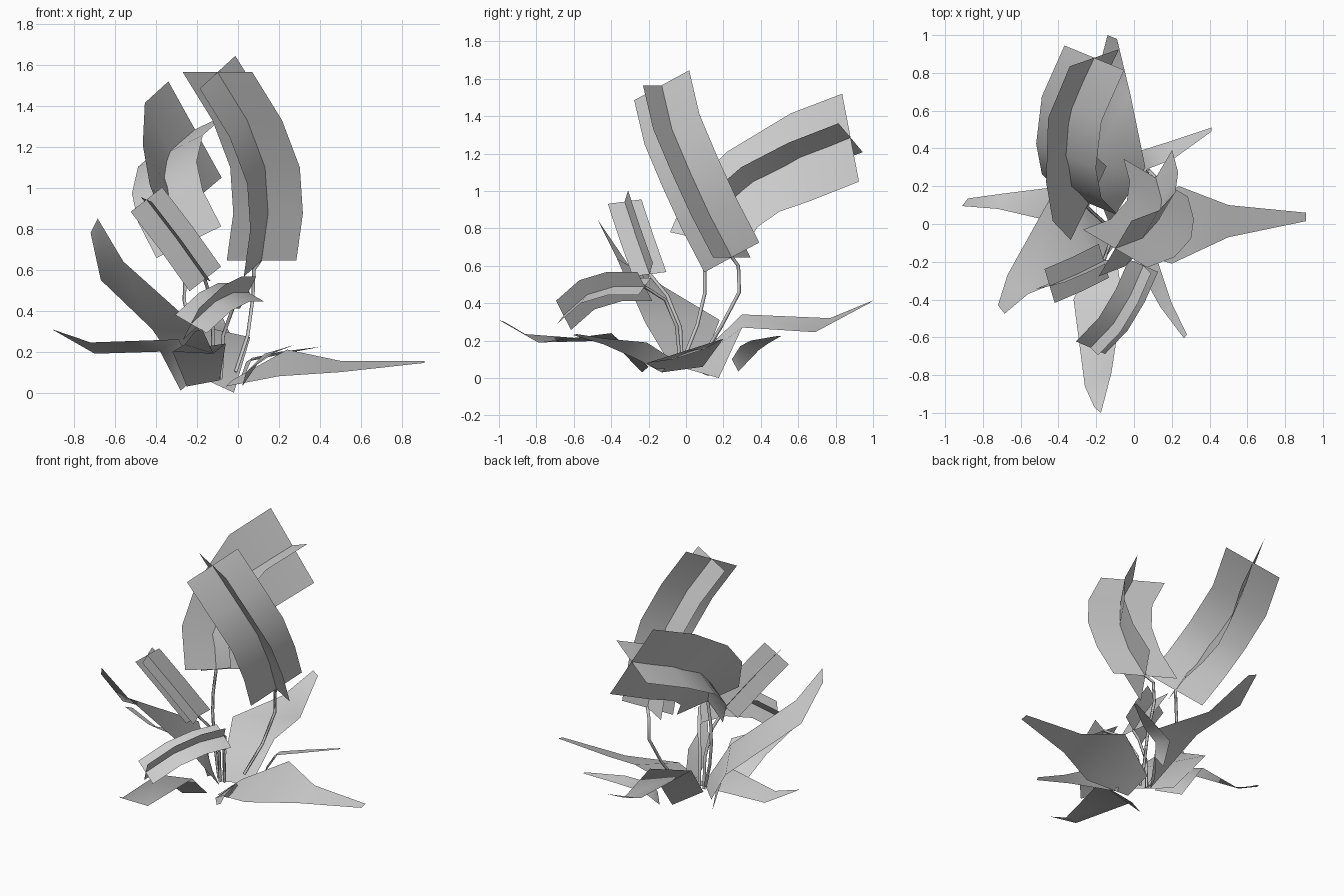
import bpy, math
from mathutils import Vector


def make_object(name, verts, faces):
    mesh = bpy.data.meshes.new(name)
    mesh.from_pydata([tuple(v) for v in verts], [], faces)
    mesh.update()
    for p in mesh.polygons:
        p.use_smooth = True
    ob = bpy.data.objects.new(name, mesh)
    bpy.context.collection.objects.link(ob)
    return ob


def strip(left, right, start=0):
    """Quad strip between two edge paths."""
    verts = [Vector(p) for pair in zip(left, right) for p in pair]
    faces = [(start + 2 * i, start + 2 * i + 1, start + 2 * i + 3, start + 2 * i + 2)
             for i in range(len(left) - 1)]
    return verts, faces


def leaf(name, left, right):
    make_object(name, *strip(left, right))


def flower(name, path, *half_widths):
    """Two crossed cards on one bent centre line; a width is one vector or one per row."""
    verts, faces = [], []
    for w in half_widths:
        rows = w if isinstance(w, list) else [w] * len(path)
        v, f = strip([Vector(p) - Vector(h) for p, h in zip(path, rows)],
                     [Vector(p) + Vector(h) for p, h in zip(path, rows)], len(verts))
        verts += v
        faces += f
    make_object(name, verts, faces)


def stem(name, path, r=0.011):
    """Thin three-sided tube."""
    pts = [Vector(p) for p in path]
    verts, faces = [], []
    for i, p in enumerate(pts):
        d = (pts[min(i + 1, len(pts) - 1)] - pts[max(i - 1, 0)]).normalized()
        u = d.cross(Vector((0, 1, 0))).normalized()
        w = d.cross(u)
        for k in range(3):
            a = math.tau * k / 3
            verts.append(p + r * (math.cos(a) * u + math.sin(a) * w))
            if i:
                b, c = 3 * (i - 1), (k + 1) % 3
                faces.append((b + k, b + c, b + 3 + c, b + 3 + k))
    make_object(name, verts, faces)


# Flower heads
flower("tall_flower",
       [(.115, .245, .645), (.147, .125, .875), (.132, .022, 1.1), (.045, -.075, 1.33), (-.10, -.13, 1.565)],
       (.17, -.10, 0), (.087, .147, .08))
flower("back_flower",
       [(-.24, .11, .735), (-.33, .2, .91), (-.36, .36, 1.05), (-.33, .61, 1.18), (-.21, .88, 1.285)],
       [(-.095, -.195, .045), (-.10, -.185, .10), (-.105, -.14, .16), (-.125, -.05, .235), (-.13, -.045, .235)],
       (.158, -.065, .077))
flower("small_left_flower",
       [(-.16, -.195, .555), (-.30, -.265, .752), (-.447, -.328, .943)],
       (.077, .018, .06), (-.027, .09, .012))
flower("drooping_front_flower",
       [(.05, -.22, .49), (-.02, -.38, .49), (-.11, -.53, .445), (-.23, -.655, .335)],
       (-.077, .033, .045), (.04, -.04, .078))

# Stems
stem("tall_stem", [(-.01, .08, .1), (.05, .19, .28), (.075, .285, .46), (.08, .28, .6), (.115, .245, .65)])
stem("back_stem", [(-.13, -.02, .08), (-.22, .06, .28), (-.26, .10, .45), (-.255, .10, .58), (-.24, .11, .735)])
stem("left_stem", [(-.12, -.02, .06), (-.12, -.03, .27), (-.125, -.10, .44), (-.16, -.195, .555)])
stem("front_stem", [(-.08, -.03, .07), (-.07, -.05, .28), (-.02, -.11, .42), (.05, -.22, .49)])

# Ground leaves, base to tip along both edges
leaf("right_leaf",
     [(-.03, .09, .06), (.24, .2, .21), (.5, .10, .155), (.91, .06, .155)],
     [(-.06, -.13, .03), (.2, -.21, .08), (.5, -.07, .10), (.91, .015, .145)])
leaf("back_right_leaf",
     [(.0, .28, .035), (.04, .39, .15), (.2, .44, .185), (.41, .51, .225)],
     [(.04, .245, .10), (.07, .29, .17), (.21, .345, .2), (.41, .49, .225)])
leaf("back_leaf",
     [(-.13, .0, .05), (-.25, .3, .34), (-.2, .77, .32), (-.14, 1.0, .415)],
     [(-.02, .175, .0), (.06, .3, .27), (-.02, .69, .245), (-.09, .98, .40)])
leaf("left_leaf",
     [(-.28, .12, .01), (-.38, .2, .2), (-.70, .16, .19), (-.88, .135, .295)],
     [(-.2, -.04, .08), (-.29, -.02, .26), (-.72, .08, .245), (-.91, .095, .31)])
leaf("upright_left_leaf",
     [(-.245, .08, .06), (-.42, .18, .31), (-.67, -.27, .55), (-.72, -.43, .78)],
     [(-.08, -.08, .065), (-.18, -.22, .3), (-.56, -.37, .64), (-.685, -.475, .85)])
leaf("front_leaf",
     [(-.25, -.235, .03), (-.32, -.40, .2), (-.26, -.86, .235), (-.21, -.97, .30)],
     [(-.09, -.2, .06), (-.06, -.40, .24), (-.12, -.79, .19), (-.175, -1.0, .31)])
leaf("front_right_leaf",
     [(.02, -.13, .03), (.04, -.26, .10), (.14, -.44, .18), (.265, -.605, .23)],
     [(.05, -.07, .10), (.13, -.21, .19), (.2, -.42, .21), (.28, -.585, .235)])
